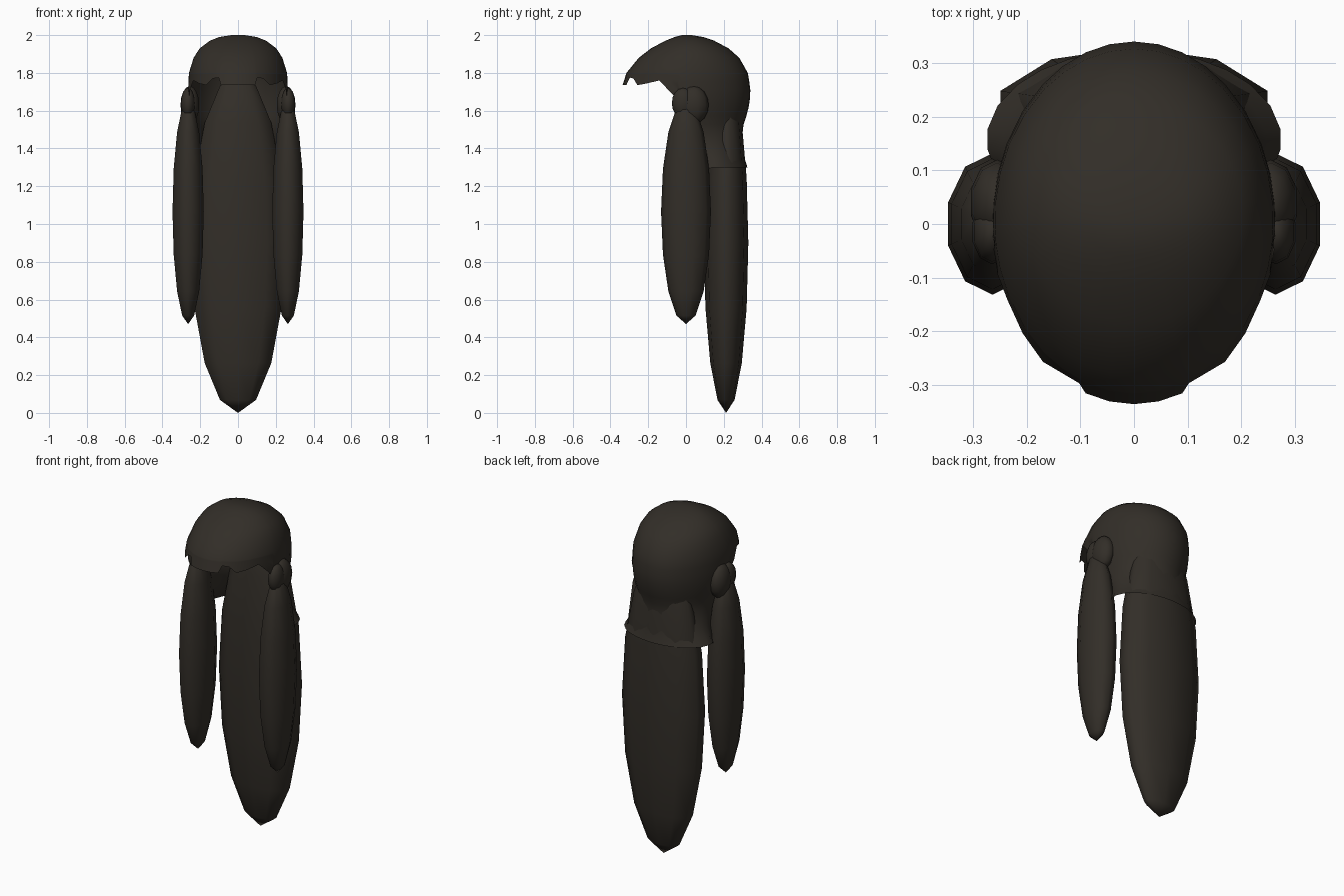
import bpy, bmesh, math

if "Cube" in bpy.data.objects:
    bpy.data.objects.remove(bpy.data.objects["Cube"])

mat = bpy.data.materials.new("dark_brown")
mat.diffuse_color = (0.032, 0.027, 0.021, 1)
mat.use_nodes = True
mat.node_tree.nodes["Principled BSDF"].inputs["Base Color"].default_value = mat.diffuse_color


def finish(obj, angle=60):
    obj.data.materials.append(mat)
    bpy.ops.object.select_all(action='DESELECT')
    obj.select_set(True)
    bpy.context.view_layer.objects.active = obj
    bpy.ops.object.shade_smooth_by_angle(angle=math.radians(angle))


def ellipsoid(name, loc, size, segs=10, rings=8):
    bm = bmesh.new()
    bmesh.ops.create_uvsphere(bm, u_segments=segs, v_segments=rings, radius=1)
    xs = max(bm.verts, key=lambda v: v.co.x).co.x
    ys = max(bm.verts, key=lambda v: v.co.y).co.y
    if xs > ys:  # put a vertex, not a facet, on the y axis
        for v in bm.verts:
            v.co.x, v.co.y = -v.co.y, v.co.x
    for v in bm.verts:
        v.co = [v.co[i] * size[i] + loc[i] for i in range(3)]
    me = bpy.data.meshes.new(name)
    bm.to_mesh(me)
    bm.free()
    obj = bpy.data.objects.new(name, me)
    bpy.context.collection.objects.link(obj)
    finish(obj)


def interp(table, t):
    for a, b in zip(table, table[1:]):
        if a[0] <= t <= b[0]:
            f = (t - a[0]) / (b[0] - a[0])
            return [p + (q - p) * f for p, q in zip(a[1:], b[1:])]
    return table[-1][1:]


# Cap sections: z, half width, front y, back y
sections = [(1.24, .275, -.01, .325), (1.30, .275, -.01, .325), (1.34, .25, -.02, .312),
            (1.40, .225, -.05, .302), (1.47, .22, -.15, .298), (1.53, .235, -.26, .305),
            (1.59, .252, -.31, .326), (1.65, .262, -.335, .338), (1.72, .265, -.341, .341),
            (1.80, .26, -.315, .327), (1.88, .235, -.25, .282), (1.93, .203, -.185, .225),
            (1.97, .15, -.11, .15), (1.99, .10, -.06, .09), (2.0, .035, -.02, .03)]
# Lower hem of the cap: angle from the front, z
hem = [(0, 1.735), (10, 1.735), (20, 1.735), (23, 1.775), (31, 1.77), (40, 1.735), (52, 1.745),
       (64, 1.76), (74, 1.71), (82, 1.66), (87, 1.26), (96, 1.28), (106, 1.30), (116, 1.30),
       (128, 1.30), (140, 1.30), (150, 1.30), (160, 1.30), (170, 1.30), (180, 1.30)]
levels = [2.0, 1.99, 1.97, 1.93, 1.88, 1.84, 1.80]
LOW = 11


def cap_point(a, z):
    rx, yf, yb = interp(sections, z)
    wrap = min(1, max(0, (1.55 - z) / .25))
    a = math.radians(180 - (180 - a) * (1 + .3 * wrap))
    return (rx * math.sin(a), (yf + yb) / 2 - (yb - yf) / 2 * math.cos(a), z)


# Hair cap: open shell with jagged fringe, running down to a flared nape
bm = bmesh.new()
full = hem + [(-a, z) for a, z in reversed(hem[1:-1])]
cols = []
for a, zb in full:
    zs = levels + [1.80 + (zb - 1.80) * i / LOW for i in range(1, LOW + 1)]
    col = []
    for z in zs:
        x, y, zz = cap_point(abs(a), z)
        col.append(bm.verts.new((x if a >= 0 else -x, y, zz)))
    cols.append(col)
bm.faces.new([c[0] for c in cols])
for i, c in enumerate(cols):
    n = cols[(i + 1) % len(cols)]
    for j in range(len(c) - 1):
        bm.faces.new((c[j], c[j + 1], n[j + 1], n[j]))
bmesh.ops.recalc_face_normals(bm, faces=bm.faces)
if max(bm.faces, key=lambda f: f.calc_center_median().z).normal.z < 0:
    bmesh.ops.reverse_faces(bm, faces=bm.faces)
me = bpy.data.meshes.new("hair_cap")
bm.to_mesh(me)
bm.free()
cap = bpy.data.objects.new("hair_cap", me)
bpy.context.collection.objects.link(cap)
finish(cap)

# Long back lock
ellipsoid("back_lock", (0, .212, .90), (.262, .118, .90))

# Side locks and the small buns they hang from
for s, side in ((-1, "left"), (1, "right")):
    ellipsoid(side + "_side_lock", (s * .264, 0, 1.065), (.087, .132, .595))
    ellipsoid(side + "_bun", (s * .255, .04, 1.63), (.052, .08, .10))
    ellipsoid(side + "_bun_front", (s * .265, -.015, 1.64), (.038, .06, .08))
